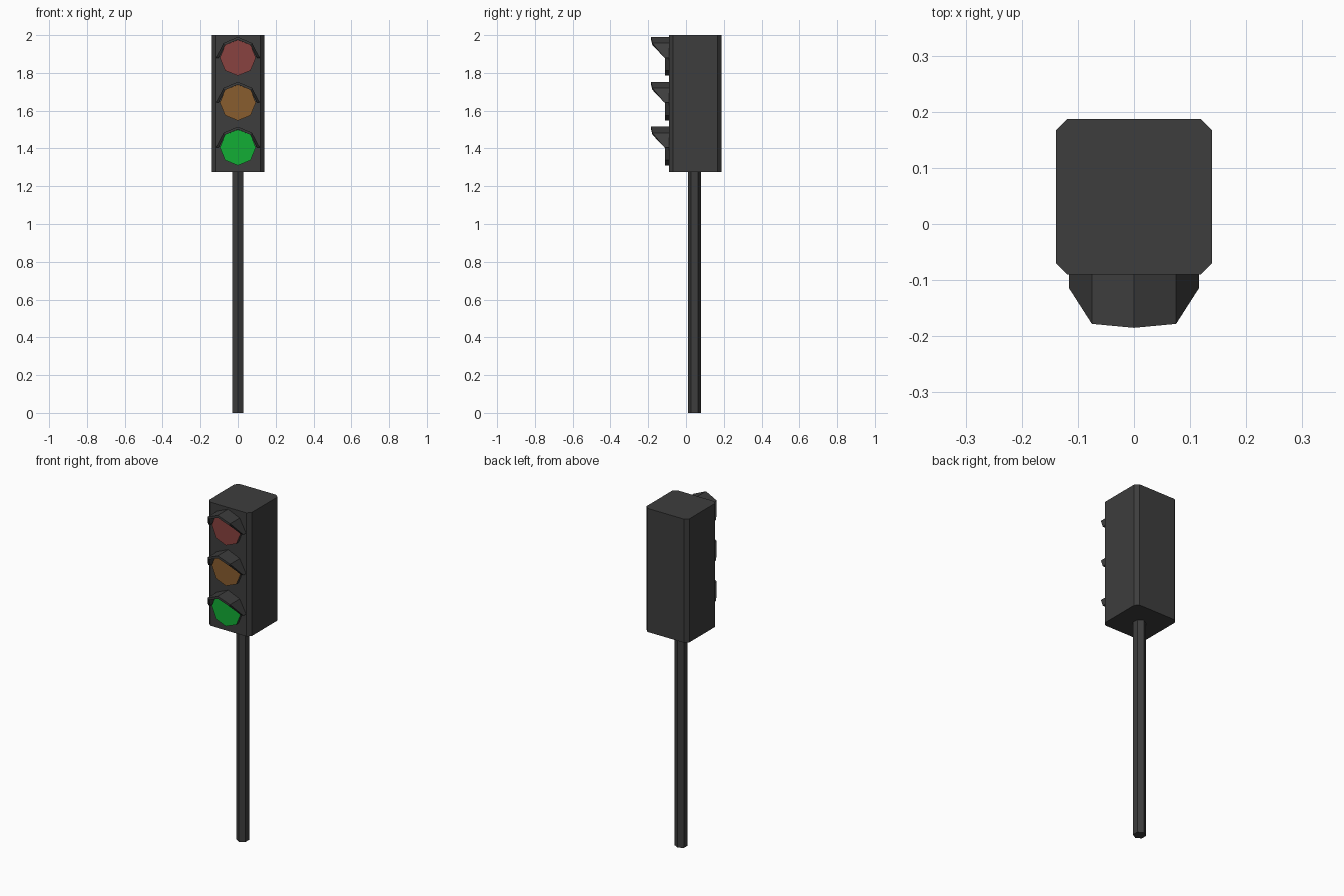
import bpy, bmesh, math

if "Cube" in bpy.data.objects:
    bpy.data.objects.remove(bpy.data.objects["Cube"])


def material(name, rgb):
    m = bpy.data.materials.new(name)
    m.diffuse_color = (*rgb, 1)
    m.use_nodes = True
    m.node_tree.nodes["Principled BSDF"].inputs["Base Color"].default_value = m.diffuse_color
    return m


DARK = material("dark grey", (0.047, 0.047, 0.047))
RED = material("dim red", (0.25, 0.055, 0.05))
AMBER = material("dim amber", (0.25, 0.11, 0.028))
GREEN = material("bright green", (0.006, 0.42, 0.035))


def finish(name, bm, mats):
    bmesh.ops.recalc_face_normals(bm, faces=bm.faces)
    me = bpy.data.meshes.new(name)
    bm.to_mesh(me)
    bm.free()
    for m in mats:
        me.materials.append(m)
    ob = bpy.data.objects.new(name, me)
    bpy.context.collection.objects.link(ob)
    return ob


def prism(bm, points, offset):
    """Solid made by pushing a flat outline along an offset."""
    a = [bm.verts.new(p) for p in points]
    b = [bm.verts.new([p[i] + offset[i] for i in range(3)]) for p in points]
    bm.faces.new(a)
    bm.faces.new(b)
    for i in range(len(a)):
        j = (i + 1) % len(a)
        bm.faces.new((a[i], a[j], b[j], b[i]))


# housing with chamfered upright corners
X, Y0, Y1, C, Z0 = 0.139, -0.09, 0.187, 0.02, 1.275
bm = bmesh.new()
right = [(X - C, Y0), (X, Y0 + C), (X, Y1 - C), (X - C, Y1)]
outline = right + [(-x, y) for x, y in reversed(right)]
prism(bm, [(x, y, Z0) for x, y in outline], (0, 0, 2.0 - Z0))
finish("housing", bm, [DARK])

# six-sided pole, corner towards the front
bm = bmesh.new()
prism(bm, [(0.035 * math.sin(k * math.pi / 3), 0.045 - 0.035 * math.cos(k * math.pi / 3), 0)
           for k in range(6)], (0, 0, Z0))
finish("pole", bm, [DARK])


# lamp: short octagonal drum with a coloured front face
def lamp(name, z, mat):
    bm = bmesh.new()
    r = 0.095
    prism(bm, [(r * math.cos(k * math.pi / 4), -0.11, z + r * math.sin(k * math.pi / 4))
               for k in range(8)], (0, 0.022, 0))
    bm.normal_update()
    for f in bm.faces:
        f.material_index = 1 if f.calc_center_median().y < -0.105 else 0
    finish(name + "_lamp", bm, [DARK, mat])


# visor: half octagon shell whose front edge slopes back at the sides
def visor(name, z):
    bm = bmesh.new()
    fronts = [-0.114, -0.178, -0.185, -0.178, -0.114]
    outer_x = [0.116, 0.075, 0, -0.075, -0.116]
    outer_z = [0, 0.078, 0.11, 0.078, 0]
    rings = []
    for x, h, y in zip(outer_x, outer_z, fronts):
        s = 0.87
        rings.append([bm.verts.new(p) for p in (
            (x, -0.088, z + h), (x, y, z + h),
            (x * s, y, z + h * s), (x * s, -0.088, z + h * s))])
    for a, b in zip(rings, rings[1:]):
        for i in range(4):
            j = (i + 1) % 4
            bm.faces.new((a[i], a[j], b[j], b[i]))
    bm.faces.new(rings[0])
    bm.faces.new(rings[-1])
    finish(name + "_visor", bm, [DARK])


for i, (name, mat) in enumerate((("bottom", GREEN), ("middle", AMBER), ("top", RED))):
    z = 1.405 + 0.2375 * i
    lamp(name, z, mat)
    visor(name, z)
